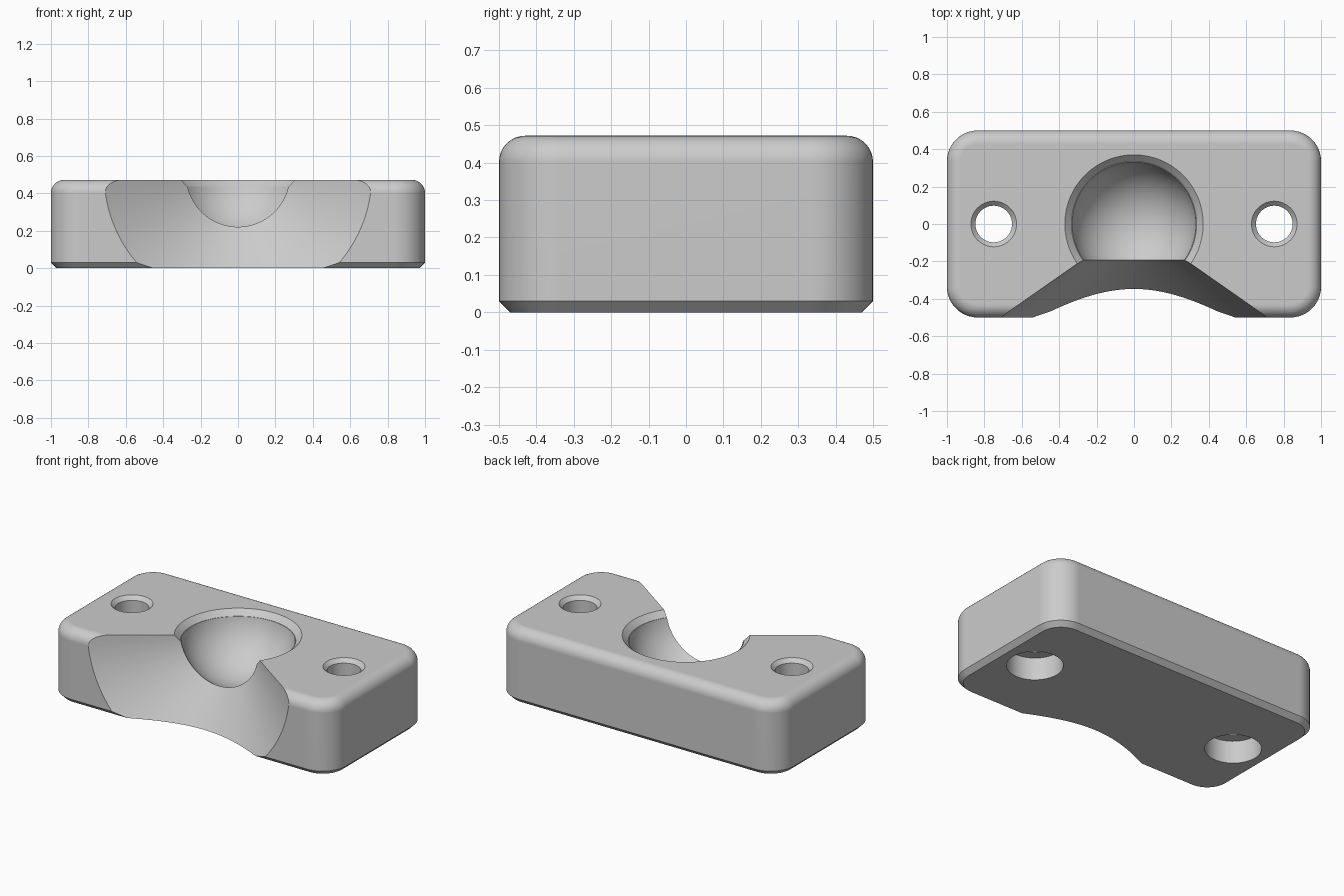
import bpy, bmesh, math
from mathutils import Matrix, Vector

if "Cube" in bpy.data.objects:
    bpy.data.objects.remove(bpy.data.objects["Cube"])

HALF_X, HALF_Y, TOP = 1.0, 0.5, 0.472
CORNER, FILLET, CHAMFER = 0.165, 0.07, 0.03
BALL_R, BALL_Z = 0.337, 0.497

grey = bpy.data.materials.new("light grey")
grey.use_nodes = True
colour = (0.6, 0.6, 0.6, 1)
grey.diffuse_color = colour
grey.node_tree.nodes["Principled BSDF"].inputs["Base Color"].default_value = colour


def loft(name, loops, matrix=Matrix()):
    """Join a stack of equal loops into a closed solid."""
    bm = bmesh.new()
    rings = [[bm.verts.new(matrix @ Vector(p)) for p in loop] for loop in loops]
    n = len(rings[0])
    for low, high in zip(rings, rings[1:]):
        for i in range(n):
            j = (i + 1) % n
            bm.faces.new((low[i], low[j], high[j], high[i]))
    bm.faces.new(rings[0])
    bm.faces.new(rings[-1])
    bmesh.ops.recalc_face_normals(bm, faces=bm.faces)
    mesh = bpy.data.meshes.new(name)
    bm.to_mesh(mesh)
    bm.free()
    mesh.materials.append(grey)
    obj = bpy.data.objects.new(name, mesh)
    bpy.context.collection.objects.link(obj)
    return obj


def lathe(name, profile, sides, matrix):
    """Turn a (radius, height) profile about its axis."""
    turns = [math.tau * i / sides for i in range(sides)]
    loops = [[(r * math.cos(a), r * math.sin(a), z) for a in turns] for r, z in profile]
    return loft(name, loops, matrix)


def rounded_loop(inset, z, steps=12):
    """Rounded rectangle whose corner centres stay fixed as it shrinks."""
    r = CORNER - inset
    cx, cy = HALF_X - CORNER, HALF_Y - CORNER
    points = []
    for q, (sx, sy) in enumerate([(1, 1), (-1, 1), (-1, -1), (1, -1)]):
        for k in range(steps + 1):
            a = (q + k / steps) * math.pi / 2
            points.append((sx * cx + r * math.cos(a), sy * cy + r * math.sin(a), z))
    return points


# Block: chamfered foot, straight walls, rounded top edge
loops = [rounded_loop(CHAMFER, 0), rounded_loop(0, CHAMFER)]
for k in range(9):
    a = k / 8 * math.pi / 2
    loops.append(rounded_loop(FILLET * (1 - math.cos(a)),
                              TOP - FILLET * (1 - math.sin(a))))
block = loft("mounting_block", loops)

# Ball socket with a chamfered rim
rim = 0.035
rim_angle = math.acos((BALL_Z - TOP + rim) / BALL_R)
socket = [(BALL_R * math.sin(a), -BALL_R * math.cos(a))
          for a in (0.02 + (rim_angle - 0.02) * k / 24 for k in range(25))]
top = TOP - BALL_Z
socket += [(0.335, top - rim), (0.37, top), (0.47, top + 0.1)]
centre = Matrix.Translation((0, 0, BALL_Z))
cutters = [lathe("socket_cutter", socket, 96, centre)]

# Flared opening: a cone spreading forward from the ball centre
cutters.append(lathe("opening_cutter", [(0.001, 0), (1.43 * 0.7, 0.7)], 128,
                     centre @ Matrix.Rotation(math.pi / 2, 4, "X")))

# Screw holes: chamfered on top, counterbored underneath
hole = [(0.165, -0.1), (0.165, 0.146), (0.098, 0.146), (0.098, TOP - 0.024),
        (0.122, TOP), (0.172, TOP + 0.05)]
for side in (-1, 1):
    cutters.append(lathe("screw_hole_cutter", hole, 48,
                         Matrix.Translation((side * 0.75, 0, 0))))

bpy.ops.object.select_all(action="DESELECT")
block.select_set(True)
bpy.context.view_layer.objects.active = block
for cutter in cutters:
    cutter.hide_render = True
    cut = block.modifiers.new("cut", "BOOLEAN")
    cut.operation = "DIFFERENCE"
    cut.solver = "EXACT"
    cut.object = cutter
    bpy.ops.object.modifier_apply(modifier=cut.name)
    bpy.data.objects.remove(cutter)

# Smooth curved walls, crisp edges, flat large faces
bpy.ops.object.shade_smooth_by_angle(angle=math.radians(25))
weighted = block.modifiers.new("weighted_normals", "WEIGHTED_NORMAL")
weighted.keep_sharp = True
